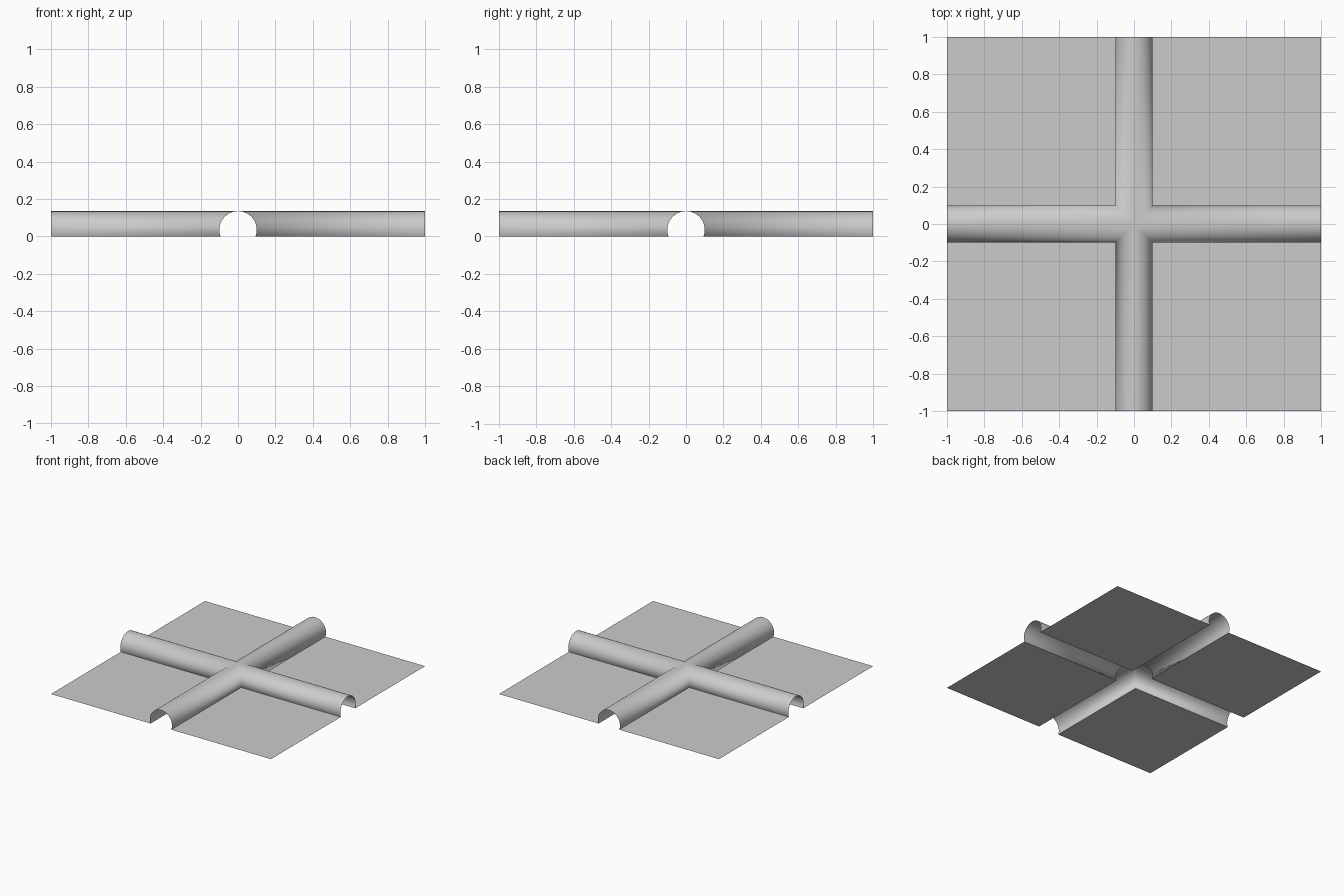
import bpy, bmesh
from math import sin, cos, pi, asin
from mathutils import Matrix

cube = bpy.data.objects.get("Cube")
if cube:
    bpy.data.objects.remove(cube)

RADIUS, AXIS_Z, HALF, SEGMENTS = 0.1, 0.035, 1.0, 32

grey = bpy.data.materials.new("light_grey")
grey.use_nodes = True
colour = (0.6, 0.6, 0.6, 1)
grey.diffuse_color = colour
grey.node_tree.nodes["Principled BSDF"].inputs["Base Color"].default_value = colour


def make_object(name, bm):
    mesh = bpy.data.meshes.new(name)
    bm.to_mesh(mesh)
    bm.free()
    mesh.materials.append(grey)
    obj = bpy.data.objects.new(name, mesh)
    bpy.context.collection.objects.link(obj)
    return obj


# Arch profile: a circle cut off a little below its widest level
dip = asin(AXIS_Z / RADIUS)
arch = []
for i in range(SEGMENTS + 1):
    a = pi + dip - (pi + 2 * dip) * i / SEGMENTS
    arch.append((RADIUS * cos(a), max(0, AXIS_Z + RADIUS * sin(a))))
foot = arch[-1][0]

# Crossing tunnels: four open arms mitred together at the centre
bm = bmesh.new()
for turn in range(4):
    spin = Matrix.Rotation(turn * pi / 2, 3, "Z")
    outer = [bm.verts.new(spin @ Matrix.Translation((u, -HALF, z)).translation) for u, z in arch]
    inner = [bm.verts.new(spin @ Matrix.Translation((u, -abs(u), z)).translation) for u, z in arch]
    for i in range(SEGMENTS):
        bm.faces.new((outer[i], outer[i + 1], inner[i + 1], inner[i]))
bmesh.ops.remove_doubles(bm, verts=bm.verts, dist=0.0001)
for face in bm.faces:
    face.smooth = True
make_object("crossing_tunnels", bm)

# Flat ground panels in the four corners
for side_x, x_name in ((-1, "right"), (1, "left")):
    for side_y, y_name in ((-1, "front"), (1, "back")):
        bm = bmesh.new()
        corners = [(foot, foot), (HALF, foot), (HALF, HALF), (foot, HALF)]
        face = bm.faces.new([bm.verts.new((side_x * x, side_y * y, 0)) for x, y in corners])
        if face.calc_area() and side_x * side_y < 0:
            face.normal_flip()
        make_object(f"ground_panel_{y_name}_{x_name}", bm)
